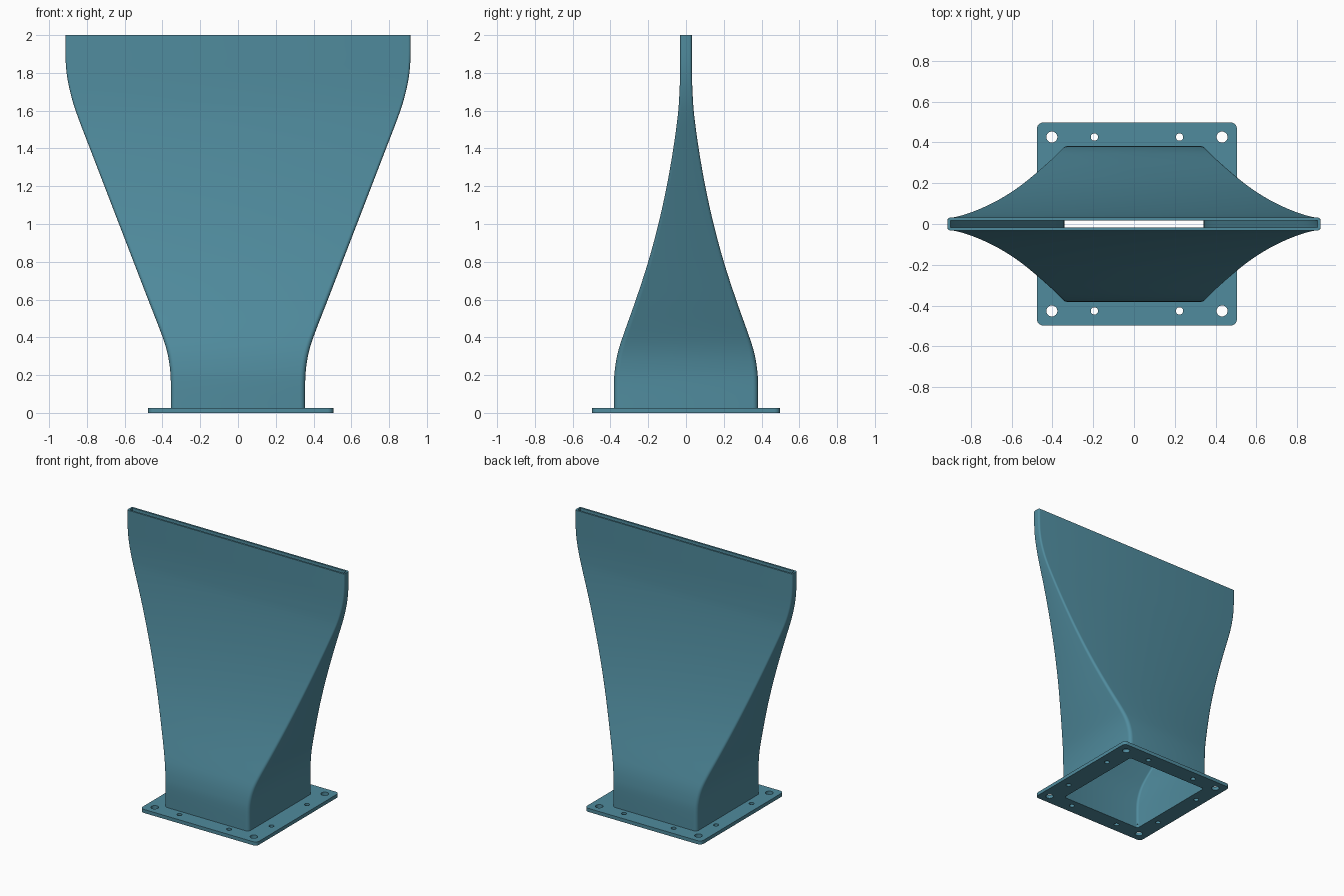
import bpy, bmesh, math
from mathutils import Vector

cube = bpy.data.objects.get("Cube")
if cube:
    bpy.data.objects.remove(cube)

teal = bpy.data.materials.new("teal_paint")
teal.use_nodes = True
TEAL = (0.08, 0.26, 0.34, 1)
teal.diffuse_color = TEAL
teal.node_tree.nodes["Principled BSDF"].inputs["Base Color"].default_value = TEAL

PLATE = 0.027   # flange thickness
WALL = 0.014    # duct wall thickness


def rounded_rect(hx, hy, r, cx=0.0, steps=5):
    """Outline of a rectangle with rounded corners, counter-clockwise."""
    pts = []
    for i, (sx, sy) in enumerate(((1, 1), (-1, 1), (-1, -1), (1, -1))):
        for k in range(steps + 1):
            a = math.pi / 2 * (i + k / steps)
            pts.append((cx + sx * (hx - r) + r * math.cos(a),
                        sy * (hy - r) + r * math.sin(a)))
    return pts


def circle(cx, cy, r, n=24):
    return [(cx + r * math.cos(2 * math.pi * k / n),
             cy + r * math.sin(2 * math.pi * k / n)) for k in range(n)]


def finish(obj):
    bpy.ops.object.select_all(action='DESELECT')
    obj.select_set(True)
    bpy.context.view_layer.objects.active = obj
    if obj.type == 'CURVE':
        bpy.ops.object.convert(target='MESH')
        obj = bpy.context.object
    bpy.ops.object.shade_smooth_by_angle(angle=math.radians(35))


# Duct stations: height, half width, half depth
STATIONS = [Vector(s) for s in (
    (PLATE, .356, .381), (.17, .356, .381), (.25, .362, .374), (.33, .377, .358),
    (.42, .406, .329), (.6, .476, .265), (.8, .553, .2), (1, .63, .146),
    (1.2, .707, .102), (1.4, .784, .067), (1.57, .849, .044),
    (1.67, .881, .036), (1.77, .903, .032), (1.87, .913, .031), (2, .914, .031))]


def smooth_stations(pts, sub=4):
    """Catmull-Rom through the stations."""
    out = []
    for i in range(len(pts) - 1):
        a, b = pts[max(i - 1, 0)], pts[i]
        c, d = pts[i + 1], pts[min(i + 2, len(pts) - 1)]
        for k in range(sub):
            t = k / sub
            out.append(b + (c - a) * (t / 2)
                       + (2 * a - 5 * b + 4 * c - d) * (t * t / 2)
                       + (3 * b - a - 3 * c + d) * (t ** 3 / 2))
    return out + [pts[-1]]


# Hollow duct: outer skin up, inner skin back down, closed by rims
bm = bmesh.new()
rows = smooth_stations(STATIONS)
sections = [(s, 0.0) for s in rows] + [(s, WALL) for s in reversed(rows)]
loops = []
for s, inset in sections:
    radius = 0.012 + 0.016 * s.z / STATIONS[0].z - inset * 0.75
    outline = rounded_rect(s.y - inset, s.z - inset, radius)
    loops.append([bm.verts.new((x, y, s.x)) for x, y in outline])
for lower, upper in zip(loops, loops[1:] + loops[:1]):
    n = len(lower)
    for k in range(n):
        j = (k + 1) % n
        bm.faces.new((lower[k], lower[j], upper[j], upper[k]))
bmesh.ops.recalc_face_normals(bm, faces=bm.faces)
mesh = bpy.data.meshes.new("duct")
bm.to_mesh(mesh)
bm.free()
mesh.materials.append(teal)
duct = bpy.data.objects.new("duct", mesh)
bpy.context.collection.objects.link(duct)
finish(duct)

# Flange plate with opening and bolt holes, slightly off centre in x
CX, BOLT_X, BOLT_Y = 0.0145, 0.417, 0.426
outlines = [rounded_rect(0.49, 0.4975, 0.03, CX),
            rounded_rect(0.342, 0.367, 0.014)]
for sx in (-1, 1):
    for sy in (-1, 1):
        outlines.append(circle(CX + sx * BOLT_X, sy * BOLT_Y, 0.027))
        outlines.append(circle(CX + sx * BOLT_X / 2, sy * BOLT_Y, 0.018))
        outlines.append(circle(CX + sx * BOLT_X, sy * BOLT_Y / 2, 0.018))

curve = bpy.data.curves.new("flange_plate", 'CURVE')
curve.dimensions = '2D'
curve.fill_mode = 'BOTH'
curve.extrude = PLATE / 2
for outline in outlines:
    spline = curve.splines.new('POLY')
    spline.points.add(len(outline) - 1)
    for p, (x, y) in zip(spline.points, outline):
        p.co = (x, y, PLATE / 2, 1)
    spline.use_cyclic_u = True
curve.materials.append(teal)
flange = bpy.data.objects.new("flange_plate", curve)
bpy.context.collection.objects.link(flange)
finish(flange)
